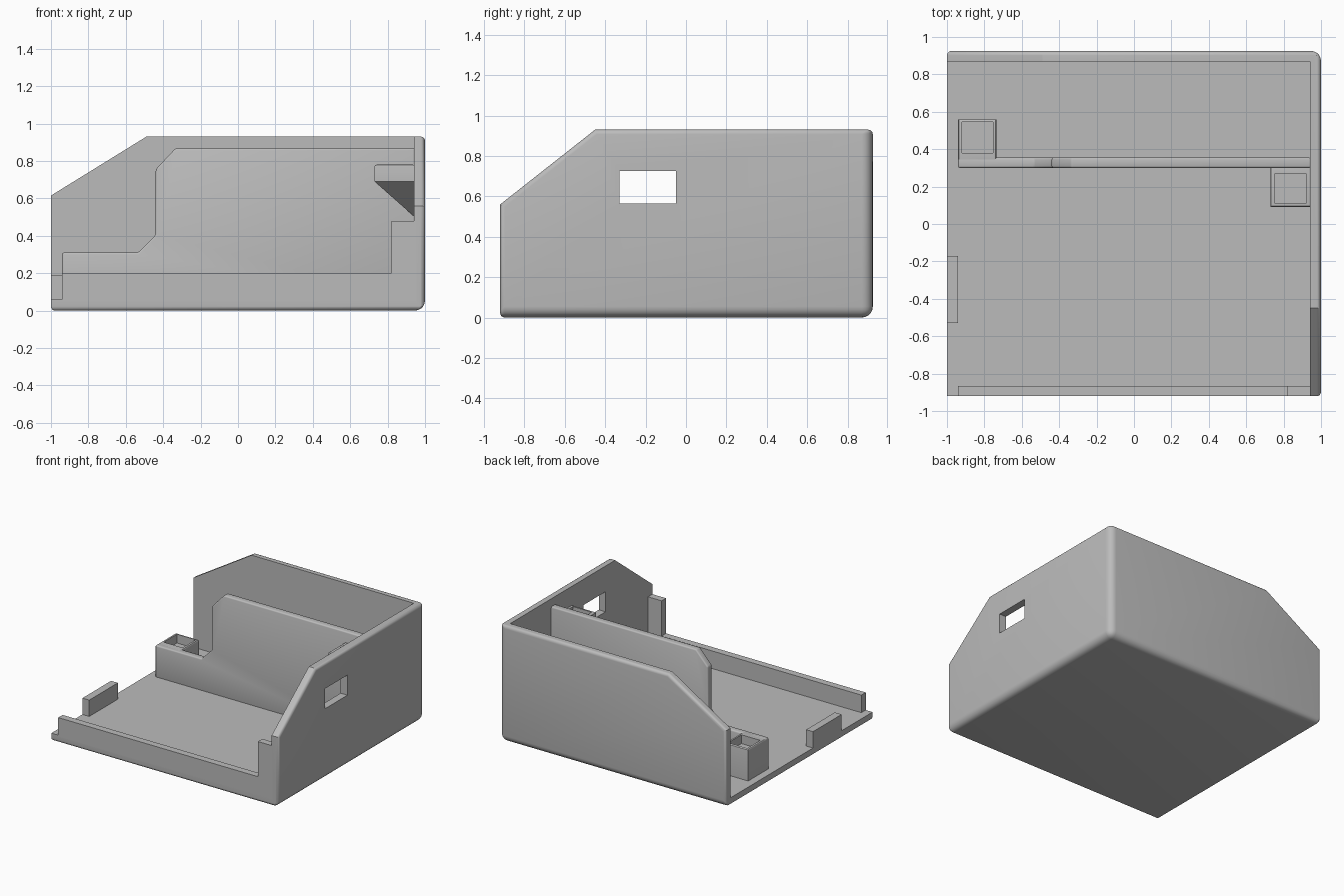
import bpy, bmesh
from mathutils import Vector

default = bpy.data.objects.get("Cube")
if default:
    bpy.data.objects.remove(default, do_unlink=True)

grey = bpy.data.materials.new("light grey plastic")
grey.use_nodes = True
colour = (0.5, 0.5, 0.5, 1)
grey.diffuse_color = colour
grey.node_tree.nodes["Principled BSDF"].inputs["Base Color"].default_value = colour


def make_object(name, bm):
    bmesh.ops.recalc_face_normals(bm, faces=bm.faces)
    mesh = bpy.data.meshes.new(name)
    bm.to_mesh(mesh)
    bm.free()
    mesh.materials.append(grey)
    obj = bpy.data.objects.new(name, mesh)
    bpy.context.collection.objects.link(obj)
    return obj


def box_mesh(x, y, z):
    bm = bmesh.new()
    bmesh.ops.create_cube(bm, size=1)
    for v in bm.verts:
        v.co = [r[0] if c < 0 else r[1] for c, r in zip(v.co, (x, y, z))]
    return bm


def box(name, x, y, z):
    return make_object(name, box_mesh(x, y, z))


def finish(obj):
    bpy.ops.object.select_all(action='DESELECT')
    obj.select_set(True)
    bpy.context.view_layer.objects.active = obj
    for mod in list(obj.modifiers):
        bpy.ops.object.modifier_apply(modifier=mod.name)
    bpy.ops.object.shade_smooth_by_angle()


def cut(obj, x, y, z):
    cutter = box("cutter", x, y, z)
    cutter.hide_render = True
    mod = obj.modifiers.new("cut", 'BOOLEAN')
    mod.operation = 'DIFFERENCE'
    mod.solver = 'EXACT'
    mod.object = cutter
    finish(obj)
    bpy.data.objects.remove(cutter, do_unlink=True)


def round_top(obj, width=0.01):
    """Soften only the edges that border an upward-facing face."""
    bm = bmesh.new()
    bm.from_mesh(obj.data)
    top = max(v.co.z for v in bm.verts)
    edges = [e for e in bm.edges if all(abs(v.co.z - top) < 1e-4 for v in e.verts)]
    bmesh.ops.bevel(bm, geom=edges, offset=width, segments=3, profile=0.5, affect='EDGES')
    bm.to_mesh(obj.data)
    bm.free()
    finish(obj)


# Shell: block with two sloped cuts, rounded outside and hollowed
bm = box_mesh((-1, 1), (-0.92, 0.925), (0, 0.93))
for point, normal in ((Vector((0, -0.45, 0.93)), Vector((0, -0.37, 0.47))),
                      (Vector((-0.49, 0, 0.93)), Vector((-0.315, 0, 0.51)))):
    bmesh.ops.bisect_plane(bm, geom=bm.verts[:] + bm.edges[:] + bm.faces[:],
                           plane_co=point, plane_no=normal, clear_outer=True)
    bmesh.ops.holes_fill(bm, edges=[e for e in bm.edges if e.is_boundary])
bmesh.ops.remove_doubles(bm, verts=bm.verts, dist=0.0001)
weights = bm.edges.layers.float.new("bevel_weight_edge")
for edge in bm.edges:
    a, b = (v.co for v in edge.verts)
    right = min(a.x, b.x) > 0.99
    back = min(a.y, b.y) > 0.92
    bottom = max(a.z, b.z) < 0.01
    if right + back + bottom >= 2:
        edge[weights] = 1
    elif right or back or bottom:
        edge[weights] = 0.42
shell = make_object("shell", bm)
bevel = shell.modifiers.new("rounding", 'BEVEL')
bevel.limit_method = 'WEIGHT'
bevel.width = 0.055
bevel.segments = 5
finish(shell)
cut(shell, (-1.2, 0.94), (-1.2, 0.87), (0.06, 1.2))
cut(shell, (0.8, 1.2), (-0.33, -0.05), (0.565, 0.725))

# Low front lip with its taller end post
box("front_lip", (-0.94, 0.945), (-0.92, -0.865), (0.05, 0.2))
box("front_lip_post", (0.82, 0.945), (-0.92, -0.865), (0.19, 0.48))

# Stop tab at the open side
box("side_tab", (-1, -0.94), (-0.53, -0.17), (0.05, 0.19))

# Stepped inner partition
profile = [(-0.94, 0.05), (-0.94, 0.31), (-0.535, 0.31), (-0.44, 0.405),
           (-0.44, 0.755), (-0.335, 0.867), (0.945, 0.867), (0.945, 0.05)]
bm = bmesh.new()
face = bm.faces.new([bm.verts.new((x, 0.3, z)) for x, z in profile])
extruded = bmesh.ops.extrude_face_region(bm, geom=[face])["geom"]
bmesh.ops.translate(bm, vec=(0, 0.055, 0),
                    verts=[g for g in extruded if isinstance(g, bmesh.types.BMVert)])
partition = make_object("partition", bm)
bevel = partition.modifiers.new("edge softening", 'BEVEL')
bevel.width = 0.01
bevel.segments = 3
bevel.limit_method = 'ANGLE'
finish(partition)

# Socket tower behind the partition's low end
tower = box("socket_tower", (-0.94, -0.735), (0.31, 0.56), (0.05, 0.31))
round_top(tower)
cut(tower, (-0.92, -0.755), (0.38, 0.545), (0.24, 0.5))

# Corner socket, whose underside tapers into the wall corner
bm = box_mesh((0.73, 0.945), (0.09, 0.31), (0.69, 0.78))
under = [v for v in bm.verts if v.co.z < 0.7]
under_face = next(f for f in bm.faces if all(v in under for v in f.verts))
apex = bmesh.ops.poke(bm, faces=[under_face])["verts"][0]
apex.co = (0.945, 0.31, 0.5)
socket = make_object("corner_socket", bm)
round_top(socket)
cut(socket, (0.755, 0.92), (0.11, 0.27), (0.71, 1))
